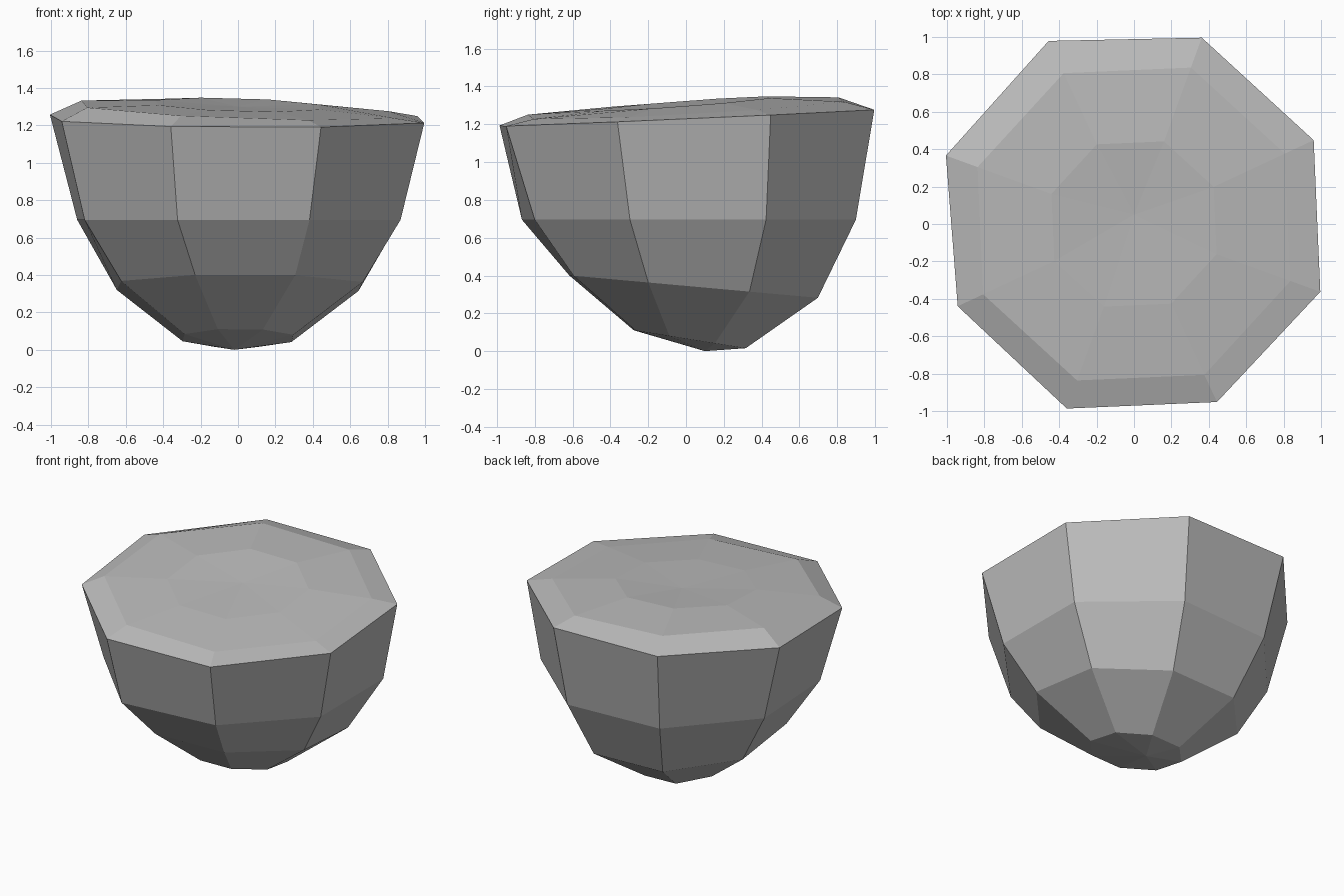
import bpy
import bmesh
from math import sin, cos, radians

default_cube = bpy.data.objects.get("Cube")
if default_cube:
    bpy.data.objects.remove(default_cube, do_unlink=True)

SIDES = 8
START_ANGLE = -110

stone = bpy.data.materials.new("stone grey")
stone.use_nodes = True
grey = (0.5, 0.5, 0.5, 1)
stone.diffuse_color = grey
stone.node_tree.nodes["Principled BSDF"].inputs["Base Color"].default_value = grey


def add_ring(bm, radius, height, slope_x=0, slope_y=0, centre=(0, 0), wobble=None):
    """A tilted octagon; wobble nudges the radius of each corner."""
    wobble = wobble or [0] * SIDES
    ring = []
    for index, nudge in enumerate(wobble):
        angle = radians(START_ANGLE + index * 360 / SIDES)
        x = centre[0] + (radius + nudge) * cos(angle)
        y = centre[1] + (radius + nudge) * sin(angle)
        ring.append(bm.verts.new((x, y, height + slope_x * x + slope_y * y)))
    return ring


def bridge(bm, lower, upper):
    for i in range(SIDES):
        j = (i + 1) % SIDES
        bm.faces.new((lower[i], lower[j], upper[j], upper[i]))


def cap(bm, ring, point):
    tip = bm.verts.new(point)
    for i in range(SIDES):
        bm.faces.new((ring[i], ring[(i + 1) % SIDES], tip))


bm = bmesh.new()

# Rings of the rock from the underside to the shallow crown
rings = [
    add_ring(bm, 0.315, 0.066, slope_y=-0.16, centre=(0, 0.02)),
    add_ring(bm, 0.70, 0.345, slope_y=-0.09, centre=(0.01, 0.04)),
    add_ring(bm, 0.925, 0.695, centre=(0, 0.02),
             wobble=[0.02, -0.02, 0, 0.03, 0.01, 0, -0.01, -0.02]),
    add_ring(bm, 1.06, 1.235, slope_x=-0.006, slope_y=0.044,
             wobble=[-0.01, -0.01, 0, 0, 0, 0.02, 0.01, -0.02]),
    add_ring(bm, 0.89, 1.285, slope_x=-0.037, slope_y=0.054),
    add_ring(bm, 0.47, 1.31, slope_x=-0.03, slope_y=0.075),
]
for lower, upper in zip(rings, rings[1:]):
    bridge(bm, lower, upper)

# Blunt tip below and slightly uneven top
cap(bm, rings[0], (-0.02, 0.1, 0))
cap(bm, rings[-1], (0, 0.05, 1.30))

bmesh.ops.recalc_face_normals(bm, faces=bm.faces)
mesh = bpy.data.meshes.new("rock")
bm.to_mesh(mesh)
bm.free()
mesh.materials.append(stone)
rock = bpy.data.objects.new("rock", mesh)
bpy.context.collection.objects.link(rock)
